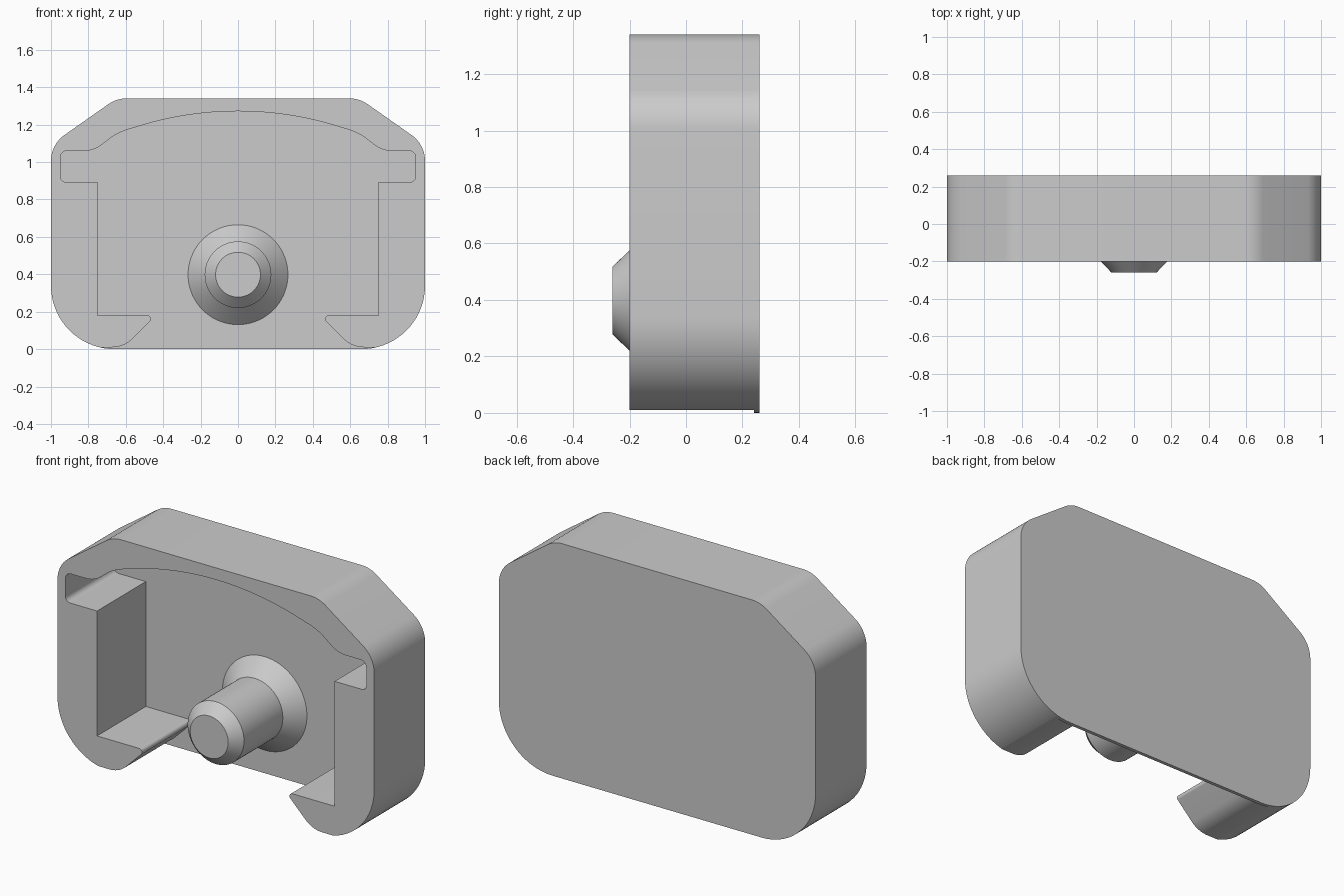
import bpy, bmesh, math
from mathutils import Vector

if "Cube" in bpy.data.objects:
    bpy.data.objects.remove(bpy.data.objects["Cube"])


def rounded(points):
    """Turn open path points (x, z[, radius]) into a filleted path."""
    out = []
    for i, p in enumerate(points):
        c = Vector(p[:2])
        if len(p) < 3:
            out.append(c)
            continue
        a = (Vector(points[i - 1][:2]) - c).normalized()
        b = (Vector(points[i + 1][:2]) - c).normalized()
        half = a.angle(b) / 2
        r = p[2]
        centre = c + (a + b).normalized() * r / math.sin(half)
        start = c + a * r / math.tan(half) - centre
        end = c + b * r / math.tan(half) - centre
        sweep = math.pi - 2 * half
        steps = max(5, round(math.degrees(sweep) / 5))
        for k in range(steps + 1):
            t = k / steps
            v = (start * math.sin((1 - t) * sweep) + end * math.sin(t * sweep)) / math.sin(sweep) \
                if abs(math.sin(sweep)) > 1e-6 else start.lerp(end, t)
            out.append(centre + v.normalized() * r)
    return out


def mesh_object(name, bm):
    bmesh.ops.recalc_face_normals(bm, faces=bm.faces)
    mesh = bpy.data.meshes.new(name)
    bm.to_mesh(mesh)
    bm.free()
    obj = bpy.data.objects.new(name, mesh)
    bpy.context.collection.objects.link(obj)
    return obj


def mirrored_prism(name, half, y0, y1):
    """Extrude a half profile, running from x=0 to x=0, mirrored over x."""
    loop = half + [Vector((-p.x, p.y)) for p in reversed(half[1:-1])]
    bm = bmesh.new()
    face = bm.faces.new([bm.verts.new((p.x, y0, p.y)) for p in loop])
    ext = bmesh.ops.extrude_face_region(bm, geom=[face])
    verts = [g for g in ext["geom"] if isinstance(g, bmesh.types.BMVert)]
    bmesh.ops.translate(bm, verts=verts, vec=(0, y1 - y0, 0))
    return mesh_object(name, bm)


def smooth(obj):
    bpy.ops.object.select_all(action='DESELECT')
    obj.select_set(True)
    bpy.context.view_layer.objects.active = obj
    bpy.ops.object.shade_smooth_by_angle(angle=math.radians(30))


# Housing: solid outer block
housing = mirrored_prism("housing", rounded([
    (0, 1.34), (0.65, 1.34, 0.16), (1, 1.094, 0.17),
    (1, 0, 0.34), (0, 0)]), -0.2, 0.26)

# Pocket cutter: arched top, side slots and hooked lower lips
R = 1.8
arch = [(x, 1.272 - R + math.sqrt(R * R - x * x))
        for x in [0.56 * i / 12 for i in range(13)]]
pocket = mirrored_prism("pocket_cutter", rounded(arch + [
    (0.645, 1.158, 0.3), (0.77, 1.06, 0.15),
    (0.95, 1.06, 0.035), (0.95, 0.893, 0.03),
    (0.75, 0.893), (0.75, 0.18),
    (0.44, 0.18, 0.018), (0.61, 0.01, 0.15),
    (0.85, 0.01), (0.85, -0.1), (0, -0.1)]), -0.4, 0.24)
pocket.hide_render = True

cut = housing.modifiers.new("pocket", 'BOOLEAN')
cut.operation = 'DIFFERENCE'
cut.solver = 'EXACT'
cut.object = pocket
bpy.context.view_layer.objects.active = housing
bpy.ops.object.modifier_apply(modifier=cut.name)
bpy.data.objects.remove(pocket)
smooth(housing)

# Centre pin: flared foot, shaft and chamfered tip, turned about y
bm = bmesh.new()
N = 72
rings = []
for r, y in [(0.267, 0.25), (0.267, 0.24), (0.178, 0.15), (0.178, -0.2), (0.12, -0.26)]:
    rings.append([bm.verts.new((r * math.cos(2 * math.pi * k / N), y,
                                0.398 + r * math.sin(2 * math.pi * k / N)))
                  for k in range(N)])
for a, b in zip(rings, rings[1:]):
    for k in range(N):
        j = (k + 1) % N
        bm.faces.new((a[k], a[j], b[j], b[k]))
bm.faces.new(rings[0])
bm.faces.new(rings[-1])
smooth(mesh_object("centre_pin", bm))
